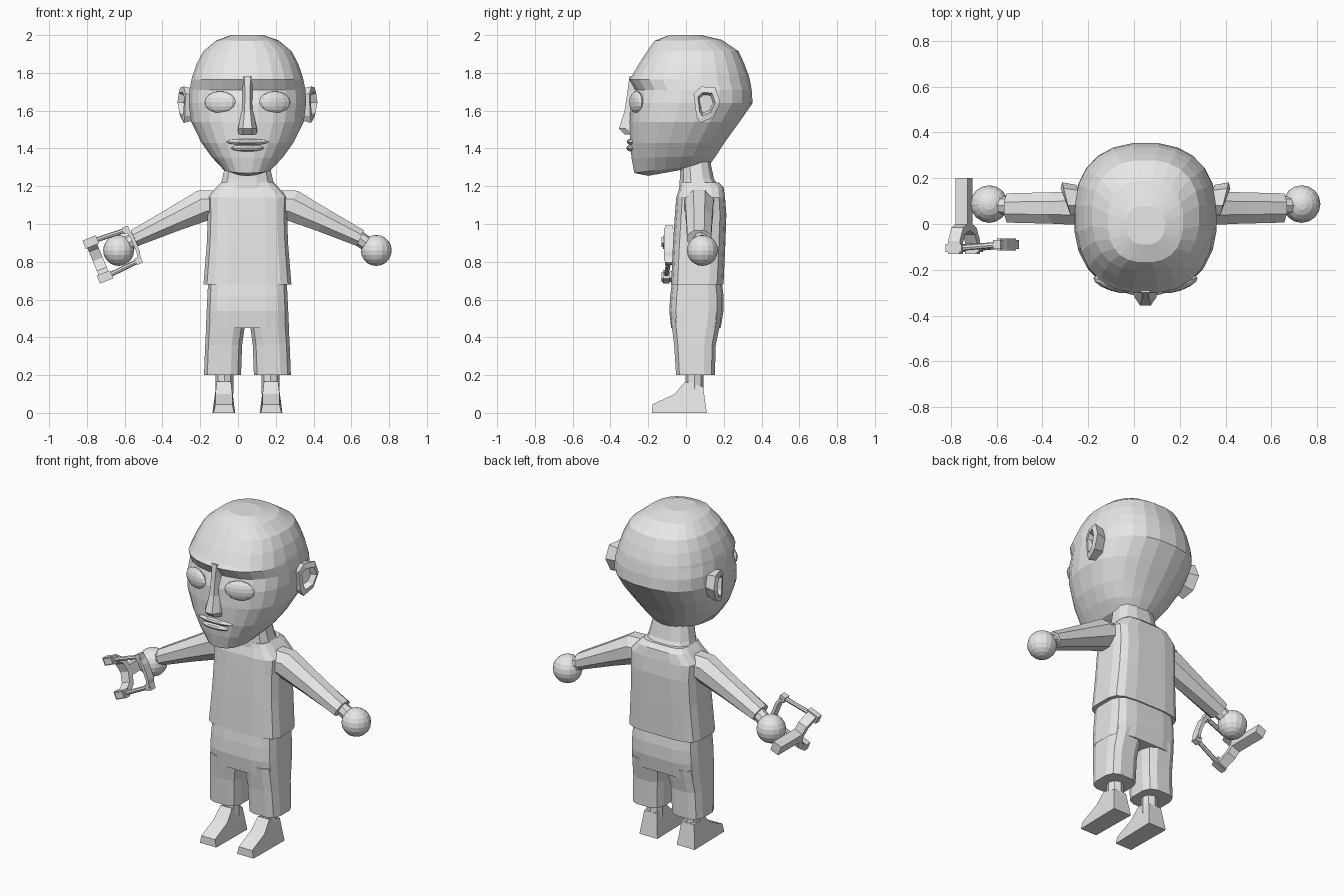
import bpy, bmesh, math
from mathutils import Vector, Matrix

if "Cube" in bpy.data.objects:
    bpy.data.objects.remove(bpy.data.objects["Cube"])

CX = 0.05  # body's mid-line
grey = bpy.data.materials.new("plain_grey")
grey.diffuse_color = (0.8, 0.8, 0.8, 1)
grey.use_nodes = True
grey.node_tree.nodes["Principled BSDF"].inputs["Base Color"].default_value = grey.diffuse_color


def finish(name, bm):
    bmesh.ops.recalc_face_normals(bm, faces=bm.faces)
    me = bpy.data.meshes.new(name)
    bm.to_mesh(me)
    bm.free()
    me.materials.append(grey)
    ob = bpy.data.objects.new(name, me)
    bpy.context.collection.objects.link(ob)
    return ob


def loft(name, rings):
    """Skin a list of equal-length point rings and cap both ends."""
    bm = bmesh.new()
    vs = [[bm.verts.new(p) for p in r] for r in rings]
    n = len(vs[0])
    for a, b in zip(vs, vs[1:]):
        for i in range(n):
            j = (i + 1) % n
            bm.faces.new((a[i], a[j], b[j], b[i]))
    bm.faces.new(vs[0][::-1])
    bm.faces.new(vs[-1])
    return finish(name, bm)


def oval(cx, zf, zb, yf, yb, hw, n=16, p=4.0):
    """Superellipse ring; its height goes from zf (front) to zb (back)."""
    pts, yc, hy = [], (yf + yb) / 2, (yb - yf) / 2
    for i in range(n):
        a = 2 * math.pi * (i + 0.5) / n
        c, s = math.cos(a), math.sin(a)
        y = math.copysign(abs(s) ** (2 / p), s)
        x = math.copysign(abs(c) ** (2 / p), c)
        pts.append((cx + hw * x, yc + hy * y, zf + (zb - zf) * (y + 1) / 2))
    return pts


def ball(name, loc, size, seg=16, rings=10, turn=0.0):
    bm = bmesh.new()
    bmesh.ops.create_uvsphere(bm, u_segments=seg, v_segments=rings, radius=1)
    m = Matrix.Translation(loc) @ Matrix.Rotation(turn, 4, 'Z') @ Matrix.Diagonal((*size, 1))
    bmesh.ops.transform(bm, matrix=m, verts=bm.verts)
    return finish(name, bm)


def tube(name, a, b, r, n=8, r2=None):
    a, b = Vector(a), Vector(b)
    q = (b - a).to_track_quat('Z', 'Y')
    circle = [Vector((math.cos(2 * math.pi * i / n), math.sin(2 * math.pi * i / n), 0)) for i in range(n)]
    return loft(name, [[e + q @ (c * k) for c in circle] for e, k in ((a, r), (b, r2 or r))])


# Head: front height, back height, front y, back y, half width
head = [(1.255, 1.30, -.20, .05, .07), (1.27, 1.32, -.275, .13, .13),
        (1.35, 1.36, -.29, .16, .19), (1.43, 1.43, -.298, .205, .245),
        (1.54, 1.54, -.30, .285, .30), (1.64, 1.64, -.295, .355, .313),
        (1.71, 1.71, -.27, .35, .309), (1.765, 1.765, -.303, .34, .298),
        (1.785, 1.785, -.288, .335, .293), (1.85, 1.85, -.25, .31, .27),
        (1.915, 1.915, -.207, .28, .235), (1.97, 1.975, -.168, .19, .165),
        (2.0, 2.0, -.09, .08, .085)]
loft("head", [oval(CX, *h, n=24, p=2.4) for h in head])

# Nose: height, front y, half width
nose = [(1.475, -.325, .05), (1.505, -.355, .048), (1.60, -.325, .03), (1.70, -.31, .026), (1.78, -.30, .034)]
loft("nose", [[(CX - w * 1.2, -.24, z), (CX - w, y + .035, z), (CX - w * .5, y, z),
               (CX + w * .5, y, z), (CX + w, y + .035, z), (CX + w * 1.2, -.24, z)] for z, y, w in nose])

# Lips
ball("upper_lip", (CX, -.28, 1.435), (.115, .034, .019), 12, 6)
ball("lower_lip", (CX, -.28, 1.402), (.09, .036, .02), 12, 6)

# Neck
loft("neck", [oval(CX, 1.17, 1.17, -.04, .19, .155, 12, 2.6), oval(CX, 1.24, 1.24, -.035, .15, .137, 12, 2.6),
              oval(CX, 1.36, 1.36, -.035, .125, .11, 12, 2.6)])

# Shirt body
shirt = [(.68, -.08, .2, .235), (.9, -.07, .21, .217), (1.05, -.06, .215, .212),
         (1.14, -.053, .208, .215), (1.195, -.035, .2, .165), (1.22, -.03, .175, .14)]
loft("shirt", [oval(CX, z, z, f, b, w) for z, f, b, w in shirt])

# Trouser seat
seat = [(.45, -.08, .185, .222), (.54, -.09, .2, .218), (.62, -.085, .2, .214), (.70, -.075, .19, .21)]
loft("trouser_seat", [oval(CX, z, z, f, b, w) for z, f, b, w in seat])

ear_shape = [(.04, 1.69), (.08, 1.728), (.155, 1.722), (.182, 1.645), (.145, 1.565), (.075, 1.535), (.055, 1.57)]

for s, side in ((-1, "right"), (1, "left")):
    def X(d):
        return CX + s * d

    # Eyes
    ball(side + "_eye", (X(.145), -.262, 1.645), (.087, .03, .058), 12, 8, s * .33)

    # Ear: outline flaring outward, with a hollow middle
    def ear_ring(k, d):
        return [(X(d + .25 * (y - .1)), .105 + (y - .105) * k, 1.64 + (z - 1.64) * k) for y, z in ear_shape]
    loft(side + "_ear", [ear_ring(.85, .28), ear_ring(1, .343), ear_ring(.65, .35), ear_ring(.5, .318)])

    # Sleeve: distance from mid-line, height, half thickness, half depth
    rings = []
    for d, z, t, w in ((.12, 1.10, .09, .08), (.23, 1.10, .086, .078), (.40, 1.02, .066, .07), (.598, .925, .047, .065)):
        ring = []
        for i in range(8):
            a = math.pi * (i + .5) / 4
            u = t * math.sin(a) * 1.06
            ring.append((X(d + .42 * u), .07 + w * 1.06 * math.cos(a), z + .9 * u))
        rings.append(ring)
    loft(side + "_sleeve", rings)
    tube(side + "_wrist", (X(.57), .075, .938), (X(.67), .085, .87), .04)
    ball(side + "_hand", (X(.682), .087, .86), (.082, .082, .082))

    # Trouser leg, ankle
    loft(side + "_trouser_leg", [oval(X(.132), .20, .20, -.055, .155, .1, 12, 3.2),
                                 oval(X(.126), .36, .36, -.065, .16, .1, 12, 3.2),
                                 oval(X(.112), .50, .50, -.083, .19, .106, 12, 3.2)])
    tube(side + "_ankle", (X(.122), .045, .1), (X(.122), .045, .26), .047)

    # Shoe: side profile, narrower toward the top
    shoe = [(-.18, 0), (-.178, .045), (-.06, .1), (-.005, .165), (.09, .14), (.11, 0)]
    half = [.055, .045, .045, .038, .042, .06]
    loft(side + "_shoe", [[(X(.125) + k * w, y, z) for (y, z), w in zip(shoe, half)] for k in (-1, 1)])

# Slingshot: d runs from prong to prong, e runs along the bands
d, e = Vector((.38, 0, -.925)), Vector((.925, 0, .38))
mid = Vector((-.742, 0, .812))


def at(a, y, b=0.0):
    return mid + d * a + e * b + Vector((0, y, 0))


def strip(name, path, inward, thick):
    """Bar following points (a, y, b); (inward) and (thick) give its cross-section."""
    rings = []
    for i, p in enumerate(path):
        t = (at(*path[min(i + 1, len(path) - 1)]) - at(*path[max(i - 1, 0)])).normalized()
        n = t.cross(thick).normalized() * inward
        c = at(*p)
        rings.append([c + n + thick, c - n + thick, c - n - thick, c + n - thick])
    return loft(name, rings)


strip("slingshot_handle", [(0, .2, 0), (0, .09, 0), (0, -.02, 0)], .03, e * .028)
strip("slingshot_fork", [(-.10, -.13, 0), (-.10, -.08, 0), (-.065, -.03, 0), (0, -.01, 0),
                         (.065, -.03, 0), (.10, -.08, 0), (.10, -.13, 0)], .018, e * .028)
for k, side in ((-1, "upper"), (1, "lower")):
    strip(side + "_band_knot", [(k * .1, -.105, -.038), (k * .1, -.105, .038)], .023, Vector((0, .018, 0)))
    tube(side + "_band", at(k * .1, -.105, .02), at(k * .088, -.09, .2), .013)
    strip(side + "_pouch_knot", [(k * .088, -.09, .18), (k * .088, -.09, .215)], .018, Vector((0, .02, 0)))
strip("slingshot_pouch", [(-.088, -.09, .2), (-.045, -.09, .213), (.045, -.09, .213), (.088, -.09, .2)],
      .009, Vector((0, .026, 0)))
